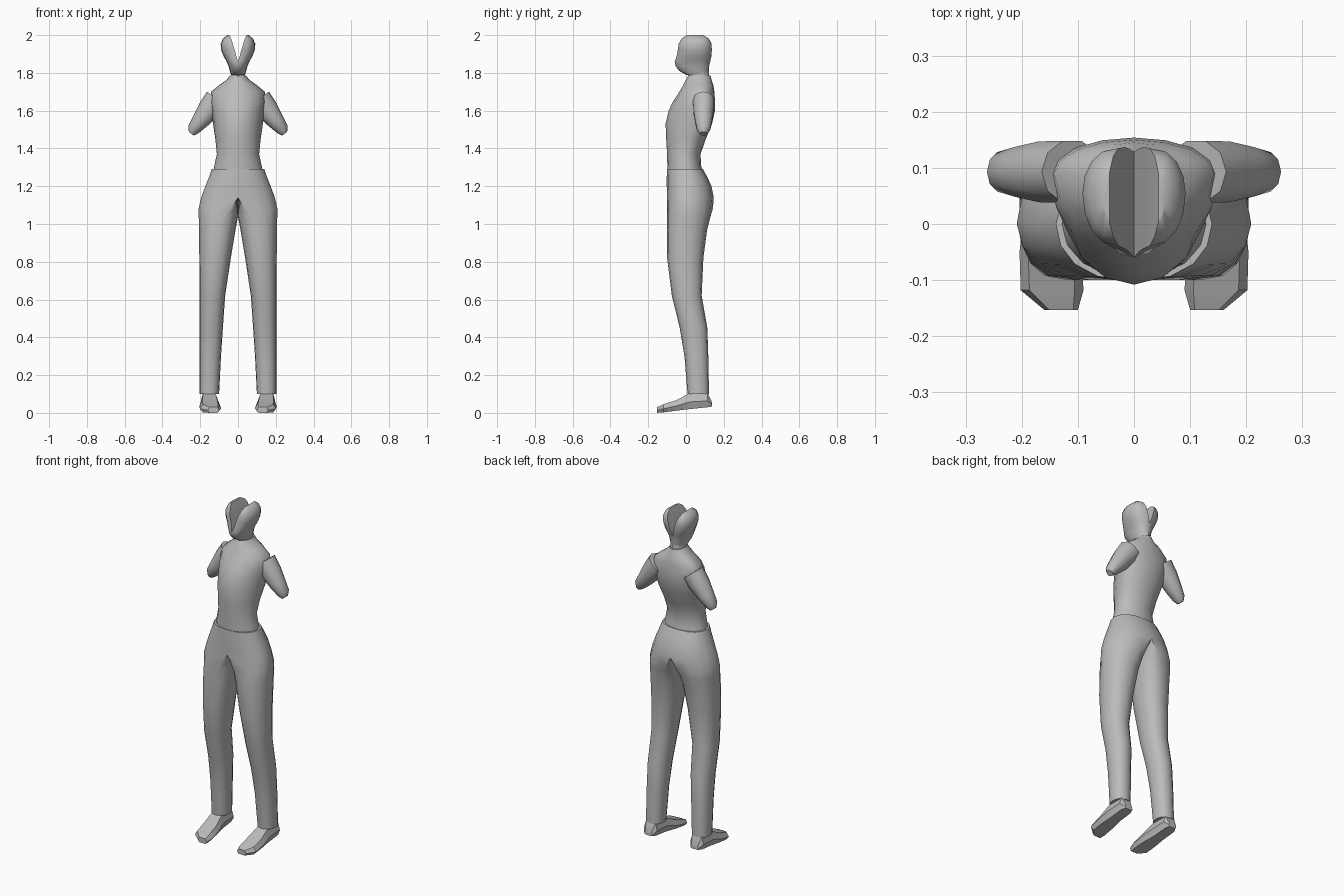
import bpy, bmesh, math
from mathutils import Vector

if "Cube" in bpy.data.objects:
    bpy.data.objects.remove(bpy.data.objects["Cube"])

grey = bpy.data.materials.new("plain grey")
grey.diffuse_color = (0.5, 0.5, 0.5, 1)
grey.use_nodes = True
grey.node_tree.nodes["Principled BSDF"].inputs["Base Color"].default_value = grey.diffuse_color


def loft(name, rings, angle=40, sub=0):
    """Skin a list of equal-length rings, cap the ends, mirror across x = 0."""
    bm = bmesh.new()
    vr = [[bm.verts.new(p) for p in r] for r in rings]
    n = len(vr[0])
    for a, b in zip(vr, vr[1:]):
        for i in range(n):
            j = (i + 1) % n
            bm.faces.new((a[i], a[j], b[j], b[i]))
    bm.faces.new(vr[0])
    bm.faces.new(vr[-1])
    # open the centre seam so both halves join into one skin
    seam = [f for f in bm.faces if all(abs(v.co.x) < 1e-4 for v in f.verts)]
    bmesh.ops.delete(bm, geom=seam, context='FACES')
    bmesh.ops.remove_doubles(bm, verts=bm.verts[:], dist=1e-5)
    bmesh.ops.recalc_face_normals(bm, faces=bm.faces[:])
    bmesh.ops.mirror(bm, geom=bm.verts[:] + bm.edges[:] + bm.faces[:],
                     axis='X', merge_dist=1e-4)
    bmesh.ops.recalc_face_normals(bm, faces=bm.faces[:])
    me = bpy.data.meshes.new(name)
    bm.to_mesh(me)
    bm.free()
    me.materials.append(grey)
    ob = bpy.data.objects.new(name, me)
    bpy.context.collection.objects.link(ob)
    bpy.ops.object.select_all(action='DESELECT')
    ob.select_set(True)
    bpy.context.view_layer.objects.active = ob
    bpy.ops.object.shade_smooth_by_angle(angle=math.radians(angle))
    return ob


def section(z, xi, cx, xo, yf, ym, yb, n=8, p=1.0):
    """Half-body ring: outer bulge to xo, inner bulge to xi, widest at ym."""
    pts = []
    for i in range(2 * n):
        t = -math.pi / 2 + math.pi * i / n
        c, s = math.cos(t), math.sin(t)
        c = math.copysign(abs(c) ** p, c) if abs(c) > 1e-6 else 0
        x = cx + c * ((xo - cx) if c > 0 else (cx - xi))
        y = ym + s * ((yb - ym) if s > 0 else (ym - yf))
        pts.append((x, y, z))
    return pts


# shirt: z, half width, widest y, front y, back y
shirt = [(1.785, .043, .07, .012, .13), (1.765, .058, .08, .0, .135),
         (1.735, .10, .09, -.015, .145), (1.70, .142, .09, -.035, .15),
         (1.65, .15, .09, -.068, .154), (1.60, .142, .08, -.092, .153),
         (1.53, .132, .055, -.108, .138), (1.45, .12, .02, -.105, .105),
         (1.37, .112, .0, -.1, .077), (1.31, .125, .0, -.099, .08),
         (1.27, .132, .0, -.097, .09)]
loft("shirt", [section(z, 0, 0, xo, yf, ym, yb) for z, xo, ym, yf, yb in shirt])

# trousers: z, inner x, centre x, outer x, front y, widest y, back y
trousers = [(1.29, 0, 0, .139, -.101, 0, .09), (1.25, 0, 0, .153, -.102, 0, .112),
            (1.20, 0, 0, .173, -.102, 0, .135), (1.14, 0, 0, .195, -.101, 0, .147),
            (1.08, 0, .04, .209, -.1, 0, .142), (1.04, 0, .075, .208, -.1, 0, .13),
            (.97, .013, .10, .206, -.1, 0, .112), (.82, .038, .118, .205, -.1, 0, .092),
            (.62, .068, .135, .205, -.075, .005, .083), (.45, .08, .142, .204, -.033, .04, .113),
            (.30, .09, .148, .204, -.008, .055, .118), (.10, .1, .152, .204, .008, .065, .122)]
loft("trousers", [section(*r, p=0.8) for r in trousers])

# short sleeves with tapered ends: centre x, z, thickness in profile, depth
u = Vector((.8, 0, .6))
arm = [(.11, 1.66, .068, .058), (.155, 1.605, .06, .057), (.20, 1.545, .046, .047),
       (.235, 1.502, .034, .037), (.247, 1.478, .017, .02)]
arm_rings = []
for x, z, r, ry in arm:
    c = Vector((x, .093, z))
    arm_rings.append([c + u * r * math.cos(a) + Vector((0, ry * math.sin(a), 0))
                      for a in (math.tau * i / 10 for i in range(10))])
loft("arms", arm_rings, 50)

# neck
neck = [(1.76, .045, .01, .13), (1.785, .039, .01, .122), (1.83, .04, .01, .12)]
loft("neck", [section(z, 0, 0, xo, yf, .07, yb, 5) for z, xo, yf, yb in neck])

# head, split from the crown: z, inner x, outer x, front y, back y
head = [(1.79, 0, .037, .0, .117), (1.81, 0, .044, -.035, .12),
        (1.835, 0, .05, -.055, .122), (1.86, 0, .06, -.06, .128),
        (1.885, .008, .075, -.05, .134), (1.92, .017, .089, -.044, .137),
        (1.955, .028, .092, -.039, .135), (1.982, .037, .079, -.022, .121),
        (2.0, .044, .056, .005, .09)]
loft("split_head", [section(z, xi, xi, xo, yf, .055, yb, 8, .85)
                    for z, xi, xo, yf, yb in head])

# feet: y, inner x, outer x, sole z, top z
foot = [(.138, .125, .18, .034, .055), (.115, .11, .197, .03, .105),
        (.02, .108, .197, .02, .105), (-.05, .094, .204, .012, .068),
        (-.118, .09, .202, .003, .046), (-.153, .1, .16, 0, .03)]
feet = []
for y, a, b, z0, z1 in foot:
    m, w = z0 + (z1 - z0) * .45, (b - a) * .14
    feet.append([(a + w, y, z0), (b - w, y, z0), (b, y, m),
                 (b - w, y, z1), (a + w, y, z1), (a, y, m)])
loft("feet", feet, 25)
